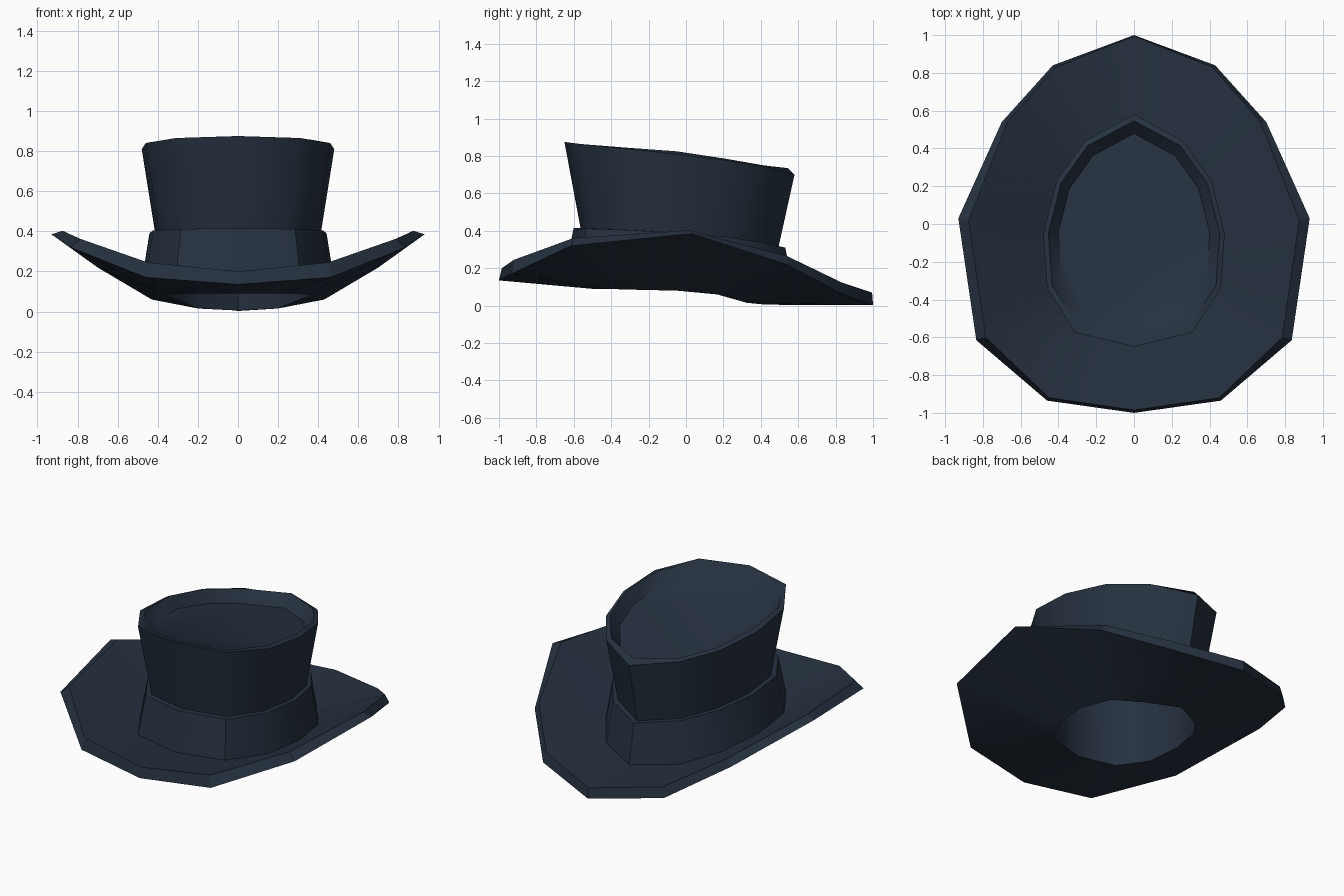
import bpy
import bmesh
import math

cube = bpy.data.objects.get("Cube")
if cube:
    bpy.data.objects.remove(cube)

# Single dark navy felt colour
felt = bpy.data.materials.new("dark navy felt")
felt.use_nodes = True
colour = (0.019, 0.031, 0.051, 1)
felt.diffuse_color = colour
shader = felt.node_tree.nodes["Principled BSDF"]
shader.inputs["Base Color"].default_value = colour
shader.inputs["Roughness"].default_value = 0.8

CENTRE_Y = -0.035

# Half outline of the crown seen from above, front to back
CROWN = [(0, -.65), (.31, -.575), (.46, -.34), (.48, -.05), (.41, .23), (.26, .44), (0, .58)]


def half_ring(scale, heights):
    """Scale the crown outline about its centre and give each point a height."""
    return [(x * scale, CENTRE_Y + (y - CENTRE_Y) * scale, z)
            for (x, y), z in zip(CROWN, heights)]


def mirrored(half):
    """Complete a half outline into a closed ring."""
    return half + [(-x, y, z) for x, y, z in reversed(half[1:-1])]


def loft(name, half_rings, angle, closed=False, cap=False):
    """Skin a stack of rings, optionally looping round or capping the last."""
    bm = bmesh.new()
    rings = [[bm.verts.new(p) for p in mirrored(h)] for h in half_rings]
    pairs = list(zip(rings, rings[1:]))
    if closed:
        pairs.append((rings[-1], rings[0]))
    for low, high in pairs:
        for i in range(len(low)):
            j = (i + 1) % len(low)
            bm.faces.new((low[i], low[j], high[j], high[i]))
    if cap:
        bm.faces.new(rings[-1])
    mesh = bpy.data.meshes.new(name)
    bm.to_mesh(mesh)
    bm.free()
    obj = bpy.data.objects.new(name, mesh)
    bpy.context.collection.objects.link(obj)
    mesh.materials.append(felt)
    bpy.ops.object.select_all(action="DESELECT")
    obj.select_set(True)
    bpy.context.view_layer.objects.active = obj
    bpy.ops.object.shade_smooth_by_angle(angle=math.radians(angle))
    return obj


# Brim: curled up at the sides, dipping at the back
rim_low = [(0, -1, .135), (.46, -.935, .17), (.835, -.615, .32), (.93, .03, .385),
           (.7, .54, .22), (.43, .84, .06), (0, 1, .003)]
rim_high = [(0, -.985, .2), (.45, -.92, .245), (.785, -.6, .362), (.875, .02, .403),
            (.67, .54, .265), (.415, .83, .125), (0, .995, .07)]
base_heights = [.17, .17, .165, .15, .12, .08, .06]
hole_heights = [.09, .09, .085, .08, .06, .015, .005]
hole = half_ring(.76, hole_heights)
loft("brim", [hole, rim_low, rim_high, half_ring(1, base_heights)], 25)

# Band: flared collar with a narrow ledge against the crown
band_heights = [.415, .412, .405, .39, .37, .34, .31]
neck = half_ring(.86, band_heights)
loft("band", [half_ring(1, base_heights), half_ring(.92, band_heights), neck], 40)

# Crown: widening wall, thin lip and sunken top
top_heights = [.875, .865, .84, .81, .775, .74, .7]
lip_heights = [.868, .862, .845, .825, .785, .75, .735]
floor_heights = [z - .07 for z in lip_heights]
loft("crown", [neck, half_ring(1, top_heights), half_ring(.945, lip_heights),
               half_ring(.835, floor_heights)], 50, cap=True)

# Lining: inner wall rising from the head opening to just under the top
lining = loft("lining", [hole, half_ring(.76, [z - .05 for z in floor_heights])], 50, cap=True)
lining.data.flip_normals()
